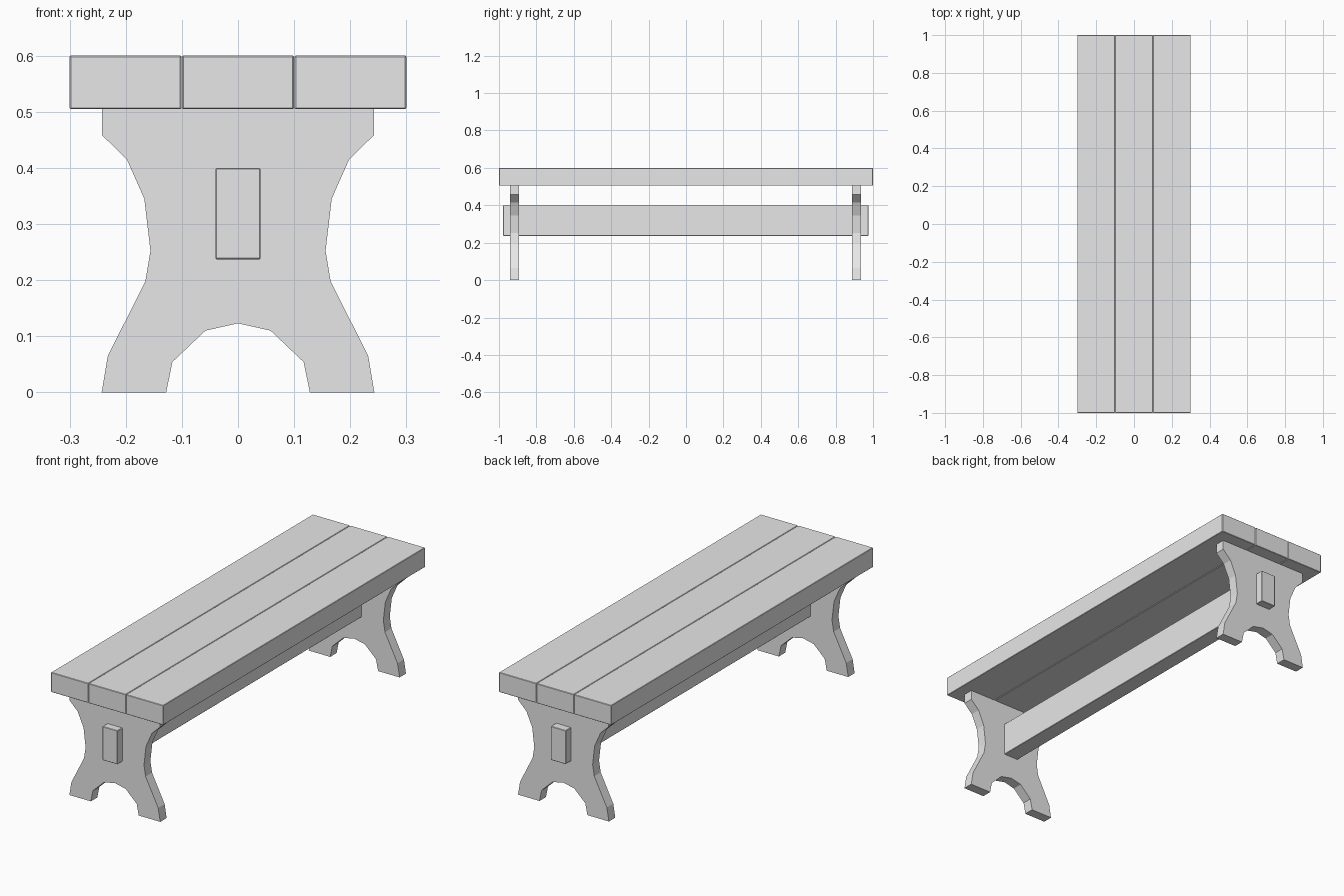
import bpy
import bmesh

cube = bpy.data.objects.get("Cube")
if cube:
    bpy.data.objects.remove(cube, do_unlink=True)

# Single plain grey finish
grey = bpy.data.materials.new("plain_grey")
grey.use_nodes = True
colour = (0.8, 0.8, 0.8, 1)
grey.diffuse_color = colour
grey.node_tree.nodes["Principled BSDF"].inputs["Base Color"].default_value = colour


def add_object(name, bm):
    bmesh.ops.recalc_face_normals(bm, faces=bm.faces)
    mesh = bpy.data.meshes.new(name)
    bm.to_mesh(mesh)
    bm.free()
    mesh.materials.append(grey)
    obj = bpy.data.objects.new(name, mesh)
    bpy.context.collection.objects.link(obj)
    return obj


def add_board(name, low, high):
    """Box between two corners, with finely eased edges."""
    bm = bmesh.new()
    bmesh.ops.create_cube(bm, size=1)
    for v in bm.verts:
        v.co = [(a + b) / 2 + c * (b - a) for a, b, c in zip(low, high, v.co)]
    obj = add_object(name, bm)
    bevel = obj.modifiers.new("eased_edges", 'BEVEL')
    bevel.width = 0.002
    bevel.segments = 1


def add_leg(name, half_profile, y, thickness):
    """Mirror the half outline across x = 0 and extrude it along y."""
    outline = half_profile + [(-x, z) for x, z in reversed(half_profile) if x > 0]
    bm = bmesh.new()
    face = bm.faces.new([bm.verts.new((x, y, z)) for x, z in outline])
    side = bmesh.ops.extrude_face_region(bm, geom=[face])["geom"]
    verts = [g for g in side if isinstance(g, bmesh.types.BMVert)]
    bmesh.ops.translate(bm, verts=verts, vec=(0, thickness, 0))
    add_object(name, bm)


# Seat planks, separated by narrow gaps
for name, x in (("right", -0.2005), ("middle", 0), ("left", 0.2005)):
    add_board("seat_plank_" + name, (x - 0.0995, -1, 0.505), (x + 0.0995, 1, 0.6))

# Stretcher beam passing through both legs
add_board("stretcher_beam", (-0.04, -0.978, 0.237), (0.04, 0.976, 0.4))

# Trestle legs: arch crown, foot, waist, shoulder
leg_profile = [
    (0, 0.123), (0.058, 0.11), (0.117, 0.054), (0.128, 0),
    (0.243, 0), (0.232, 0.065), (0.165, 0.198), (0.156, 0.252),
    (0.167, 0.345), (0.198, 0.415), (0.242, 0.458), (0.242, 0.506),
]
add_leg("front_leg", leg_profile, -0.941, 0.049)
add_leg("back_leg", leg_profile, 0.887, 0.049)
